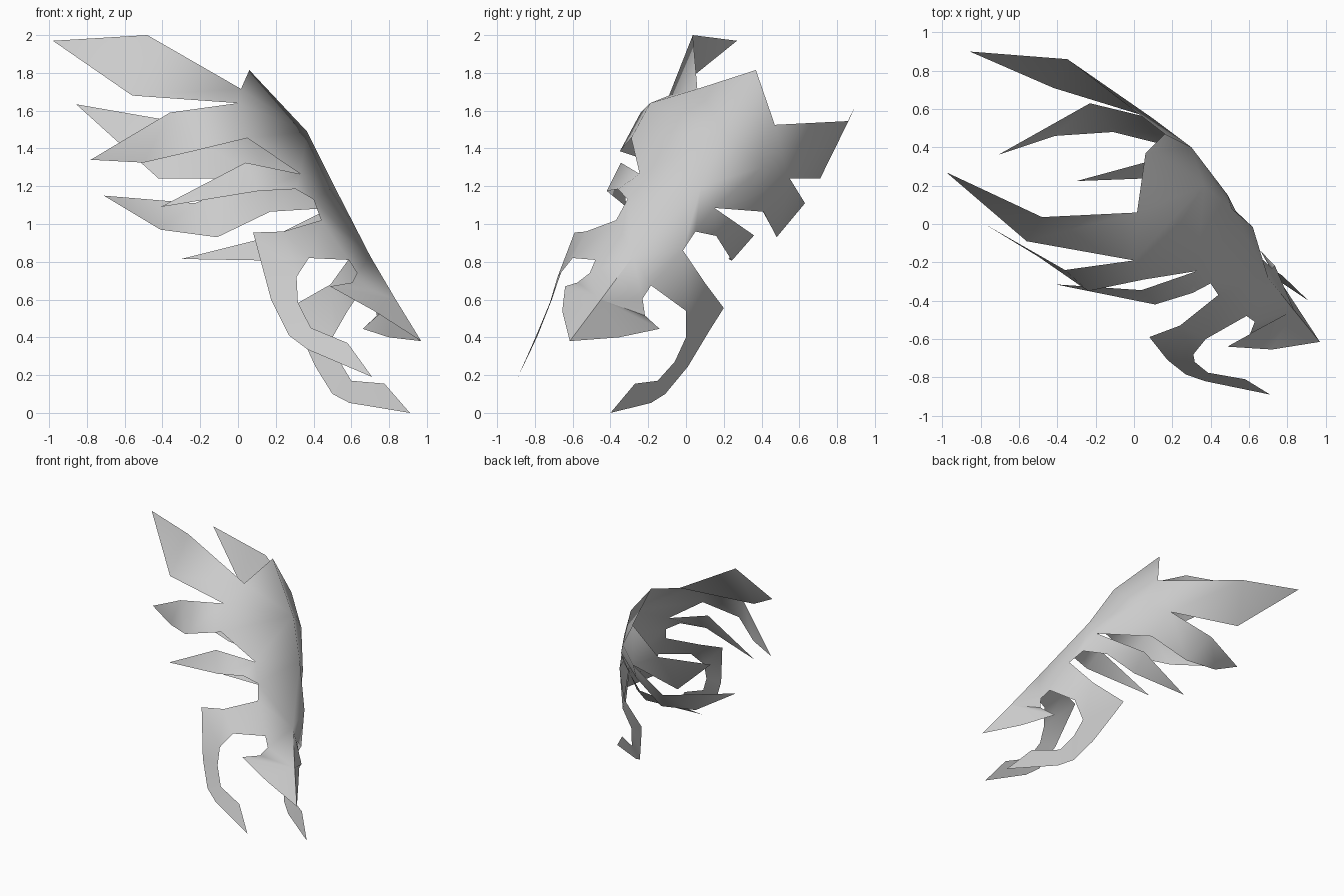
import bpy
import bmesh
import math
from mathutils import Vector

default_cube = bpy.data.objects.get("Cube")
if default_cube:
    bpy.data.objects.remove(default_cube, do_unlink=True)

sheet = bmesh.new()


def skin(edge_a, edge_b):
    """Span two edge paths with triangles, always taking the shorter diagonal."""
    path_a = [Vector(point) for point in edge_a]
    path_b = [Vector(point) for point in edge_b]
    a = b = 0
    while a < len(path_a) - 1 or b < len(path_b) - 1:
        can_a = a < len(path_a) - 1
        can_b = b < len(path_b) - 1
        if can_a and can_b:
            step_a = (path_a[a + 1] - path_b[b]).length
            step_b = (path_b[b + 1] - path_a[a]).length
            advance_a = step_a <= step_b
        else:
            advance_a = can_a
        corner = path_a[a + 1] if advance_a else path_b[b + 1]
        triangle = (path_a[a], path_b[b], corner)
        if len({tuple(point) for point in triangle}) == len(triangle):
            sheet.faces.new([sheet.verts.new(point) for point in triangle])
        if advance_a:
            a += 1
        else:
            b += 1


def blade(upper, lower, tip):
    """Pointed blade whose two edges run from its root to a shared tip."""
    skin(upper + [tip], lower + [tip])


# Root points shared by the body and the blades
crown = (.06, .37, 1.815)
top_back = (.016, .06, 1.715)
top_front = (0, -.19, 1.64)
front_upper = (.05, -.29, 1.455)
front_middle = (.33, -.245, 1.265)
front_lower = (.4, -.31, 1.13)
front_claw_top = (.44, -.37, 1.02)
front_claw_base = (.587, -.48, .81)
back_upper = (.16, .47, 1.525)
back_middle = (.1, .55, 1.24)
back_lower = (.17, .41, 1.065)
spur_top = (.49, .15, 1.085)
spur_base = (.54, .05, .96)
back_claw_top = (.62, -.016, .86)
back_claw_base = (.67, -.185, .675)
point = (.97, -.615, .38)

# Curved body: both sides fall away from the ridge
ridge = [crown, (.365, .2, 1.49), (.51, .08, 1.2), (.7, -.28, .83),
         (.835, -.45, .6), point]
front_edge = [top_back, top_front, front_upper, front_middle, front_lower,
              front_claw_top, front_claw_base, (.63, -.51, .74),
              (.605, -.575, .69), (.487, -.64, .67), (.72, -.655, .54), point]
shoulder = [crown, (.3, .4, 1.3), spur_top]
back_edge = [spur_base, back_claw_top, back_claw_base, (.72, -.23, .605),
             (.735, -.217, .515), (.66, -.14, .445), (.8, -.355, .4), point]
skin(front_edge, ridge)
skin(ridge, shoulder + back_edge)
skin(shoulder, [back_upper, back_middle, back_lower])

# Top blade
blade([top_back, (-.48, .036, 2)],
      [top_front, (-.56, -.09, 1.68)],
      (-.98, .27, 1.97))

# Two front blades
blade([top_front, (-.36, -.24, 1.59)],
      [front_upper, (-.24, -.35, 1.385), (-.5, -.17, 1.325)],
      (-.78, 0, 1.34))
blade([front_middle, (.04, -.345, 1.325)],
      [front_lower, (.305, -.36, 1.185), (.11, -.42, 1.175)],
      (-.41, -.315, 1.09))

# Two back blades and the small spur below them
blade([back_upper, (-.347, .86, 1.545)],
      [back_middle, (-.42, .71, 1.24)],
      (-.857, .9, 1.634))
blade([back_middle, (-.23, .63, 1.11)],
      [back_lower, (-.11, .48, .93), (-.41, .46, .97)],
      (-.71, .36, 1.15))
blade([spur_top, (.2, .36, .94)],
      [spur_base, (.4, .16, .937), (.2, .243, .806)],
      (-.3, .224, .815))

# Hooked front claw
blade([front_claw_top, (.24, -.53, .96), (.08, -.59, .955), (.175, -.71, .6),
       (.27, -.785, .41), (.37, -.82, .335)],
      [front_claw_base, (.375, -.6, .82), (.31, -.68, .72), (.317, -.72, .585),
       (.386, -.776, .45), (.58, -.81, .37)],
      (.71, -.89, .19))

# Hooked back claw
blade([back_claw_top, (.49, .106, .68), (.27, .2, .555), (.32, .127, .44),
       (.41, .01, .245), (.5, -.11, .1), (.59, -.185, .053)],
      [back_claw_base, (.58, 0, .54), (.5, 0, .4), (.54, -.06, .27),
       (.6, -.15, .17), (.775, -.27, .155)],
      (.91, -.4, 0))

# Weld the parts into one sheet with its outside facing the ridge side
bmesh.ops.remove_doubles(sheet, verts=sheet.verts, dist=.001)
bmesh.ops.recalc_face_normals(sheet, faces=sheet.faces)
if sum(face.normal.x * face.calc_area() for face in sheet.faces) < 0:
    bmesh.ops.reverse_faces(sheet, faces=sheet.faces)

mesh = bpy.data.meshes.new("bladed_shell")
sheet.to_mesh(mesh)
sheet.free()
shell = bpy.data.objects.new("bladed_shell", mesh)
bpy.context.collection.objects.link(shell)

# One plain grey material
grey = bpy.data.materials.new("light_grey")
grey.use_nodes = True
colour = (.6, .6, .6, 1)
grey.diffuse_color = colour
grey.node_tree.nodes["Principled BSDF"].inputs["Base Color"].default_value = colour
mesh.materials.append(grey)

bpy.ops.object.select_all(action="DESELECT")
shell.select_set(True)
bpy.context.view_layer.objects.active = shell
bpy.ops.object.shade_smooth_by_angle(angle=math.radians(60))
